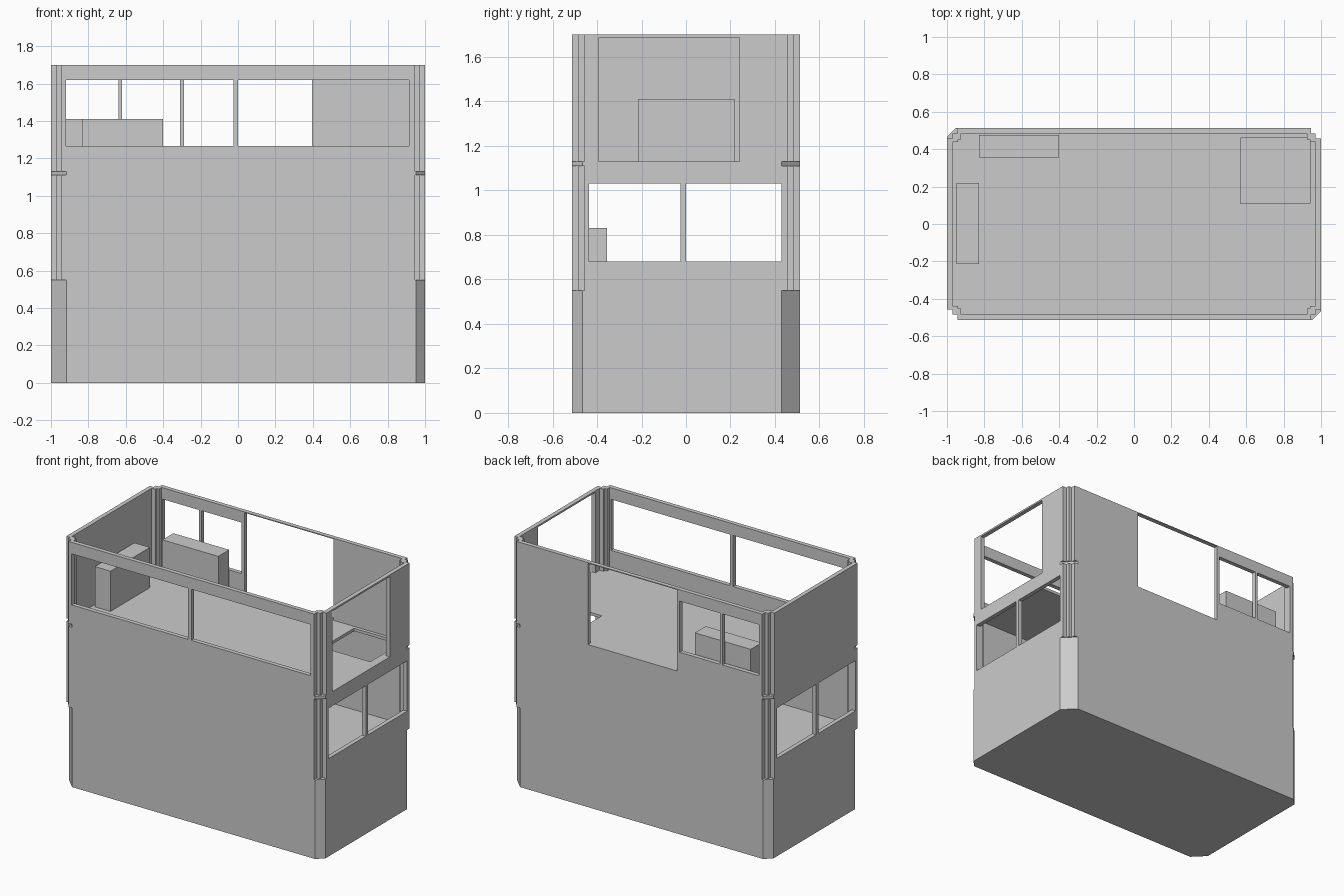
import bpy, bmesh
from mathutils import Vector

cube = bpy.data.objects.get("Cube")
if cube:
    bpy.data.objects.remove(cube, do_unlink=True)

grey = bpy.data.materials.new("plain_grey")
grey.use_nodes = True
colour = (0.6, 0.6, 0.6, 1)
grey.diffuse_color = colour
grey.node_tree.nodes["Principled BSDF"].inputs["Base Color"].default_value = colour

# Overall half sizes, wall thickness and storey heights
HX, HY, T = 1.0, 0.513, 0.03
GROUND, CEILING, FLOOR, TOP = 0.55, 1.11, 1.13, 1.7
BIG, SMALL = 0.083, 0.047


def finish(name, bm):
    bmesh.ops.recalc_face_normals(bm, faces=bm.faces)
    mesh = bpy.data.meshes.new(name)
    bm.to_mesh(mesh)
    bm.free()
    mesh.materials.append(grey)
    obj = bpy.data.objects.new(name, mesh)
    bpy.context.collection.objects.link(obj)
    return obj


def prism(name, outline, z0, z1):
    bm = bmesh.new()
    face = bm.faces.new([bm.verts.new((x, y, z0)) for x, y in outline])
    new = bmesh.ops.extrude_face_region(bm, geom=[face])["geom"]
    verts = [v for v in new if isinstance(v, bmesh.types.BMVert)]
    bmesh.ops.translate(bm, verts=verts, vec=(0, 0, z1 - z0))
    # The extrusion leaves the first face in place only when it is needed as a cap
    if not any(all(abs(v.co.z - z0) < 1e-6 for v in f.verts) for f in bm.faces):
        bm.faces.new([v for v in bm.verts if abs(v.co.z - z0) < 1e-6])
    return finish(name, bm)


def box(name, x0, x1, y0, y1, z0, z1):
    return prism(name, [(x0, y0), (x1, y0), (x1, y1), (x0, y1)], z0, z1)


def wall(name, axis, outer, u0, u1, z0, z1, openings=()):
    """Upright panel with rectangular openings (u0, u1, z0, z1)."""
    us = sorted({u0, u1, *(u for o in openings for u in o[:2])})
    zs = sorted({z0, z1, *(z for o in openings for z in o[2:])})
    bm = bmesh.new()
    grid = {}

    def vert(u, z):
        if (u, z) not in grid:
            grid[u, z] = bm.verts.new((u, outer, z) if axis == "x" else (outer, u, z))
        return grid[u, z]

    for a, b in zip(us, us[1:]):
        for c, d in zip(zs, zs[1:]):
            u, z = (a + b) / 2, (c + d) / 2
            if not any(o[0] < u < o[1] and o[2] < z < o[3] for o in openings):
                bm.faces.new([vert(a, c), vert(b, c), vert(b, d), vert(a, d)])
    # Thicken the panel towards the inside
    front = list(bm.faces)
    back = bmesh.ops.duplicate(bm, geom=list(bm.verts) + list(bm.edges) + front)
    shift = -T if outer > 0 else T
    offset = Vector((0, shift, 0) if axis == "x" else (shift, 0, 0))
    bmesh.ops.translate(bm, vec=offset,
                        verts=[g for g in back["geom"] if isinstance(g, bmesh.types.BMVert)])
    rims = [e for e in bm.edges if e.is_boundary]
    bmesh.ops.bridge_loops(bm, edges=[]) if not rims else None
    pair = back["vert_map"]
    for e in [e for f in front for e in f.edges if e.is_boundary]:
        a, b = e.verts
        bm.faces.new([a, b, pair[b], pair[a]])
    return finish(name, bm)


# Plan of base and floor, with two wide and two narrow cut corners
plan = [(HX, HY - BIG), (HX - BIG, HY), (SMALL - HX, HY), (-HX, HY - SMALL),
        (-HX, BIG - HY), (BIG - HX, -HY), (HX - SMALL, -HY), (HX, SMALL - HY)]
prism("ground_storey", plan, 0, GROUND)
slab = prism("upper_floor", plan, CEILING, FLOOR)

# Stairwell hole through the upper floor
cutter = box("stairwell_cutter", 0.57, 0.94, 0.11, 0.46, 1, 1.3)
cutter.hide_render = True
cutter.hide_set(True)
cut = slab.modifiers.new("stairwell", "BOOLEAN")
cut.operation, cut.solver, cut.object = "DIFFERENCE", "EXACT", cutter
bpy.context.view_layer.objects.active = slab
bpy.ops.object.modifier_apply(modifier=cut.name)
bpy.data.objects.remove(cutter, do_unlink=True)

# Long and short walls of the middle storey
WX, WY = 0.945, 0.457
side_windows = [(-0.435, -0.025, 0.68, 1.03), (0, 0.43, 0.68, 1.03)]
wall("middle_front_wall", "x", -HY, -WX, WX, GROUND, CEILING)
wall("middle_back_wall", "x", HY, -WX, WX, GROUND, CEILING)
wall("middle_left_wall", "y", HX, -WY, WY, GROUND, CEILING, side_windows)
wall("middle_right_wall", "y", -HX, -WY, WY, GROUND, CEILING, side_windows)

# Long and short walls of the top storey
SILL, HEAD = 1.265, 1.62
wall("top_front_wall", "x", -HY, -WX, WX, FLOOR, TOP,
     [(-0.92, -0.025, SILL, HEAD), (0, 0.915, SILL, HEAD)])
wall("top_back_wall", "x", HY, -WX, WX, FLOOR, TOP,
     [(-0.92, -0.64, SILL, HEAD), (-0.62, -0.31, SILL, HEAD), (-0.29, 0.395, FLOOR, 1.694)])
wall("top_left_wall", "y", HX, -WY, WY, FLOOR, TOP, [(-0.39, 0.24, FLOOR, 1.688)])
wall("top_right_wall", "y", -HX, -WY, WY, FLOOR, TOP)

# L-shaped corner posts on both storeys
cx, cy, arm = HX - T, HY - T, 0.045
angle = [(cx, cy), (cx - arm, cy), (cx - arm, cy - T), (cx - T, cy - T),
         (cx - T, cy - arm), (cx, cy - arm)]
for storey, z0, z1 in (("middle", GROUND, CEILING), ("top", FLOOR, TOP)):
    for xname, sx in (("left", 1), ("right", -1)):
        for yname, sy in (("front", -1), ("back", 1)):
            prism(f"{storey}_{yname}_{xname}_post", [(sx * x, sy * y) for x, y in angle], z0, z1)

# Counters standing on the floors
box("back_counter", -0.83, -0.4, 0.355, 0.475, FLOOR, 1.41)
box("side_counter", -0.95, -0.83, -0.215, 0.218, FLOOR, 1.41)
box("lower_counter", -0.22, 0.22, -0.475, -0.355, GROUND, 0.83)
